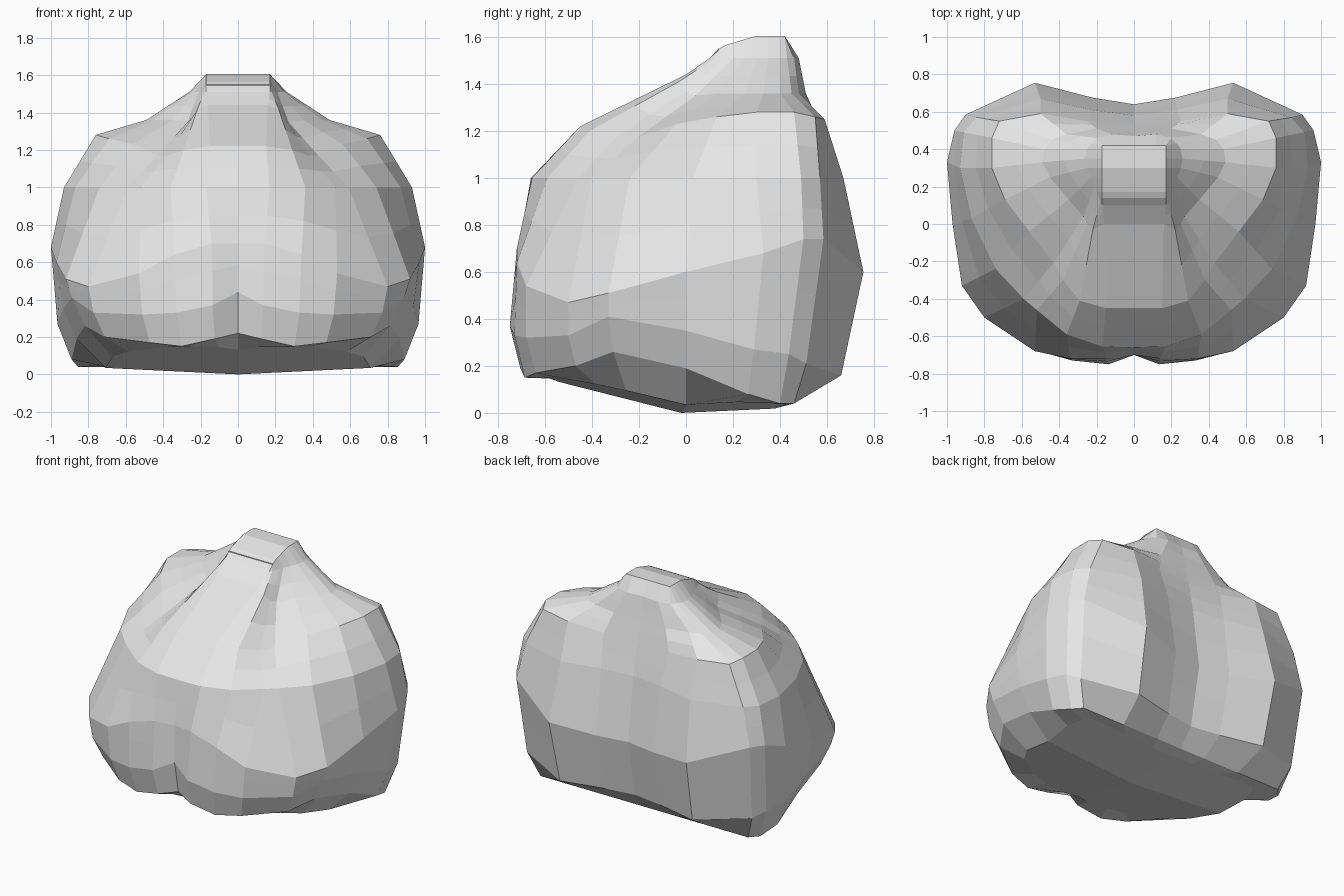
import bpy
import bmesh

default_cube = bpy.data.objects.get("Cube")
if default_cube:
    bpy.data.objects.remove(default_cube, do_unlink=True)


def make_material(name, value):
    material = bpy.data.materials.new(name)
    material.use_nodes = True
    colour = (value, value, value, 1.0)
    material.diffuse_color = colour
    material.node_tree.nodes["Principled BSDF"].inputs["Base Color"].default_value = colour
    return material


# Half cross-sections, from the front centre round the left side to the back centre
belly = [(0, -.7), (.14, -.75), (.34, -.73), (.53, -.68), (.8, -.5), (.92, -.33), (.97, 0),
         (1, .33), (.96, .5), (.9, .585), (.53, .755), (.22, .675), (0, .64)]
chest = [(0, -.66), (.17, -.655), (.36, -.59), (.52, -.46), (.59, -.4), (.74, -.24), (.87, .03),
         (.93, .3), (.91, .49), (.84, .57), (.5, .67), (.23, .61), (0, .58)]
shoulder = [(0, -.45), (.15, -.45), (.29, -.41), (.38, -.3), (.43, -.21), (.56, -.04), (.69, .13),
            (.76, .3), (.76, .46), (.72, .55), (.5, .59), (.25, .55), (0, .54)]
neck = [(0, 0), (.16, 0), (.22, -.03), (.25, 0), (.27, .04), (.35, .13), (.45, .25),
        (.49, .33), (.48, .4), (.44, .45), (.36, .48), (.2, .51), (0, .51)]
crown = [(0, .1), (.17, .1), (.18, .12), (.2, .17), (.21, .2), (.23, .25), (.25, .3),
         (.26, .35), (.25, .4), (.23, .43), (.2, .46), (.12, .48), (0, .47)]

# Heights of the slanted lower edges, the waist, the shoulder lobes and the neck
base_heights = [.22, .19, .15, .17, .2, .26, .19, .08, .04, .04, .04, .04, .04]
fold_heights = [.44, .37, .33, .32, .33, .41, .35, .27, .25, .21, .16, .16, .16]
waist_heights = [.7, .7, .64, .54, .47, .51, .6, .68, .74, .74, .6, .56, .56]
shoulder_heights = [1.22, 1.22, 1.2, 1.17, 1.17, 1.23, 1.26, 1.28, 1.28, 1.26, 1.25, 1.22, 1.21]
neck_heights = [1.44, 1.44, 1.41, 1.37, 1.35] + [1.36] * 8


def section(outline, heights):
    if not isinstance(heights, list):
        heights = [heights] * len(outline)
    return [(x, y, z) for (x, y), z in zip(outline, heights)]


def between(first, second, factor):
    return [tuple(a + (b - a) * factor for a, b in zip(p, q))
            for p, q in zip(first, second)]


def reshape(outline, width, front, back, front_limit=-1.0, back_limit=1.0):
    return [(x * width, min(back_limit, max(front_limit, y * (front if y < 0 else back))))
            for x, y in outline]


# Stack the sections from the rounded underside to the crown
base = section(reshape(belly, .89, .94, .8, back_limit=.46), base_heights)
under = [(x * .82, y * .82, .04 * x + (-.2 * y if y < 0 else .04 * y)) for x, y, z in base]
fold = section(reshape(belly, .965, 1, .875), fold_heights)
waist = section(reshape(belly, 1, 1, 1, front_limit=-.72), waist_heights)
upper = section(chest, 1.0)
lobes = section(shoulder, shoulder_heights)
throat = section(neck, neck_heights)
peak = section(crown, 1.51)
tip = [(min(x, .17), max(.14, min(y, .42)), 1.545 + .06 * min(1, max(0, (y - .1) / .2)))
       for x, y in crown]
rings = [under, base, fold, between(fold, waist, .55), waist, between(waist, upper, .5),
         upper, between(upper, lobes, .5), lobes, between(lobes, throat, .5),
         throat, between(throat, peak, .5), peak, tip]

mesh = bpy.data.meshes.new("body")
bm = bmesh.new()
loops = []
for ring in rings:
    mirrored = [(-x, y, z) for x, y, z in reversed(ring[1:-1])]
    loops.append([bm.verts.new(point) for point in ring + mirrored])

# Skin the sides
count = len(loops[0])
for lower, higher in zip(loops, loops[1:]):
    for i in range(count):
        j = (i + 1) % count
        bm.faces.new((lower[i], lower[j], higher[j], higher[i]))

# Close the underside around its lowest point
bottom = bm.verts.new((0, -.02, 0))
for i in range(count):
    bm.faces.new((bottom, loops[0][(i + 1) % count], loops[0][i]))

# Close the crown with strips running from side to side
rim = loops[-1]
for i in range(count // 2):
    strip = [rim[i], rim[i + 1], rim[-i - 1], rim[-i % count]]
    bm.faces.new(list(dict.fromkeys(strip)))
bmesh.ops.remove_doubles(bm, verts=bm.verts[:], dist=.001)
bmesh.ops.recalc_face_normals(bm, faces=bm.faces[:])
bm.to_mesh(mesh)
bm.free()

mesh.materials.append(make_material("plain light grey", .8))
body = bpy.data.objects.new("body", mesh)
bpy.context.collection.objects.link(body)
